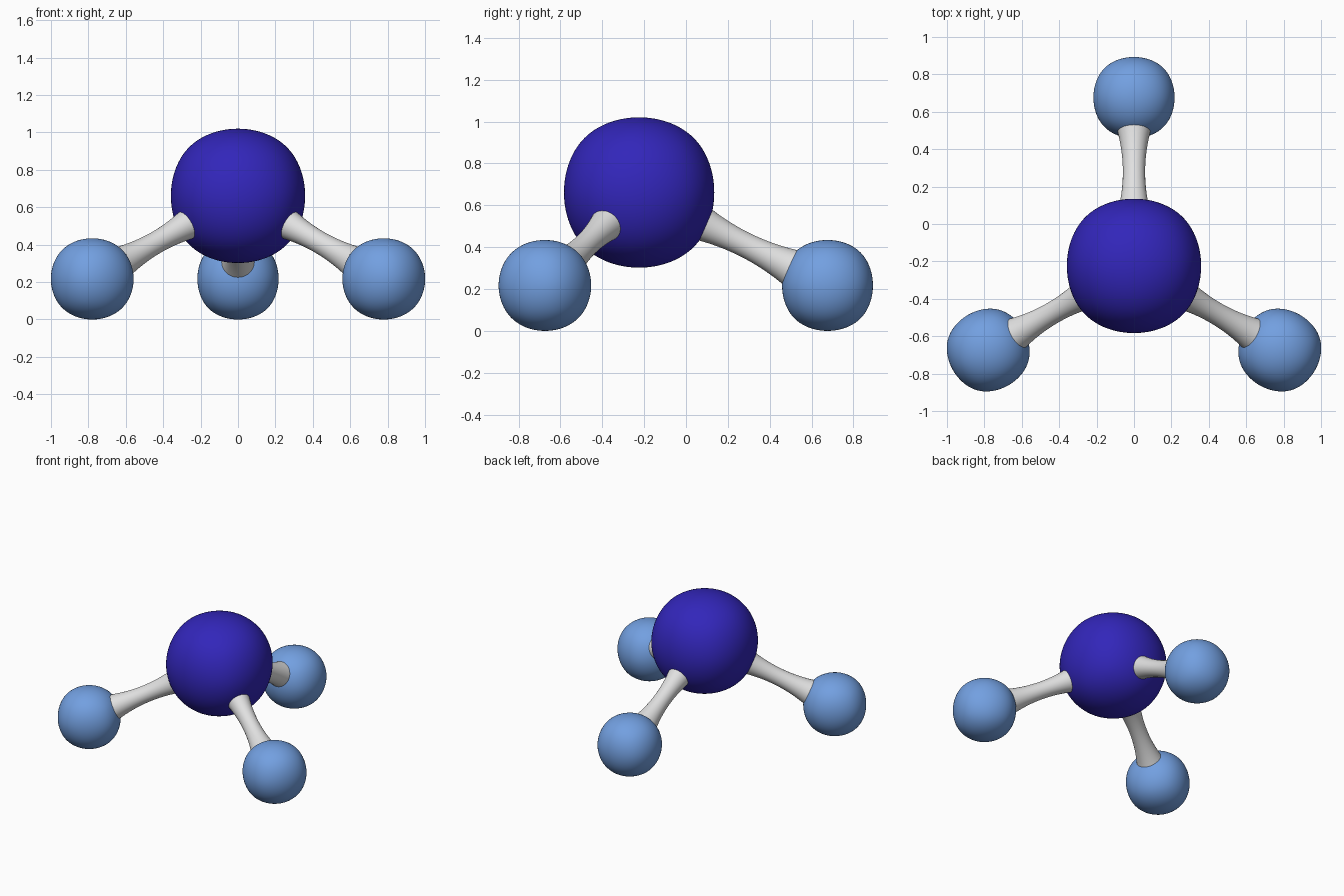
import bpy, bmesh, math
from mathutils import Vector, Matrix

if "Cube" in bpy.data.objects:
    bpy.data.objects.remove(bpy.data.objects["Cube"])

def material(name, rgb):
    m = bpy.data.materials.new(name)
    m.diffuse_color = (*rgb, 1)
    m.use_nodes = True
    m.node_tree.nodes["Principled BSDF"].inputs["Base Color"].default_value = m.diffuse_color
    return m

DARK = material("deep_blue", (0.032, 0.019, 0.49))
LIGHT = material("sky_blue", (0.17, 0.35, 0.75))
GREY = material("light_grey", (0.75, 0.75, 0.75))

def finish(name, bm, mat):
    me = bpy.data.meshes.new(name)
    bm.to_mesh(me)
    bm.free()
    me.shade_smooth()
    me.materials.append(mat)
    ob = bpy.data.objects.new(name, me)
    bpy.context.collection.objects.link(ob)
    return ob

# Rounded ball: a subdivided cube, slightly squarish; radius along its axes
def ball(name, centre, radius, turn, mat):
    bm = bmesh.new()
    bmesh.ops.create_cube(bm, size=2 * radius / 0.8395)
    ob = finish(name, bm, mat)
    ob.location = centre
    ob.rotation_euler.z = turn
    sub = ob.modifiers.new("round", 'SUBSURF')
    sub.levels = sub.render_levels = 5

# Waisted rod between two points, narrowest just past halfway
def bond(name, a, b, start=0.30, end=0.84, rings=20, sides=40):
    axis = (b - a).normalized()
    rot = axis.to_track_quat('Z', 'Y').to_matrix()
    bm = bmesh.new()
    loops = []
    for i in range(rings + 1):
        s = start + (end - start) * i / rings
        r = 0.0595 + 0.48 * (s - 0.56) ** 2
        loops.append([bm.verts.new(a + rot @ Vector((
            r * math.cos(2 * math.pi * j / sides),
            r * math.sin(2 * math.pi * j / sides), s))) for j in range(sides)])
    for lo, hi in zip(loops, loops[1:]):
        for j in range(sides):
            k = (j + 1) % sides
            bm.faces.new((lo[j], lo[k], hi[k], hi[j]))
    finish(name, bm, GREY)

# Large central atom, with three small atoms in a tripod below it
centre = Vector((0, -0.224, 0.661))
ball("central_atom", centre, 0.359, 0, DARK)
for n, side in enumerate(("back", "left", "right")):
    turn = n * math.radians(120)
    offset = Matrix.Rotation(turn, 3, 'Z') @ Vector((0, 0.9, 0))
    pos = Vector((offset.x, centre.y + offset.y, 0.217))
    ball(side + "_outer_atom", pos, 0.217, turn, LIGHT)
    bond(side + "_bond", centre, pos)
